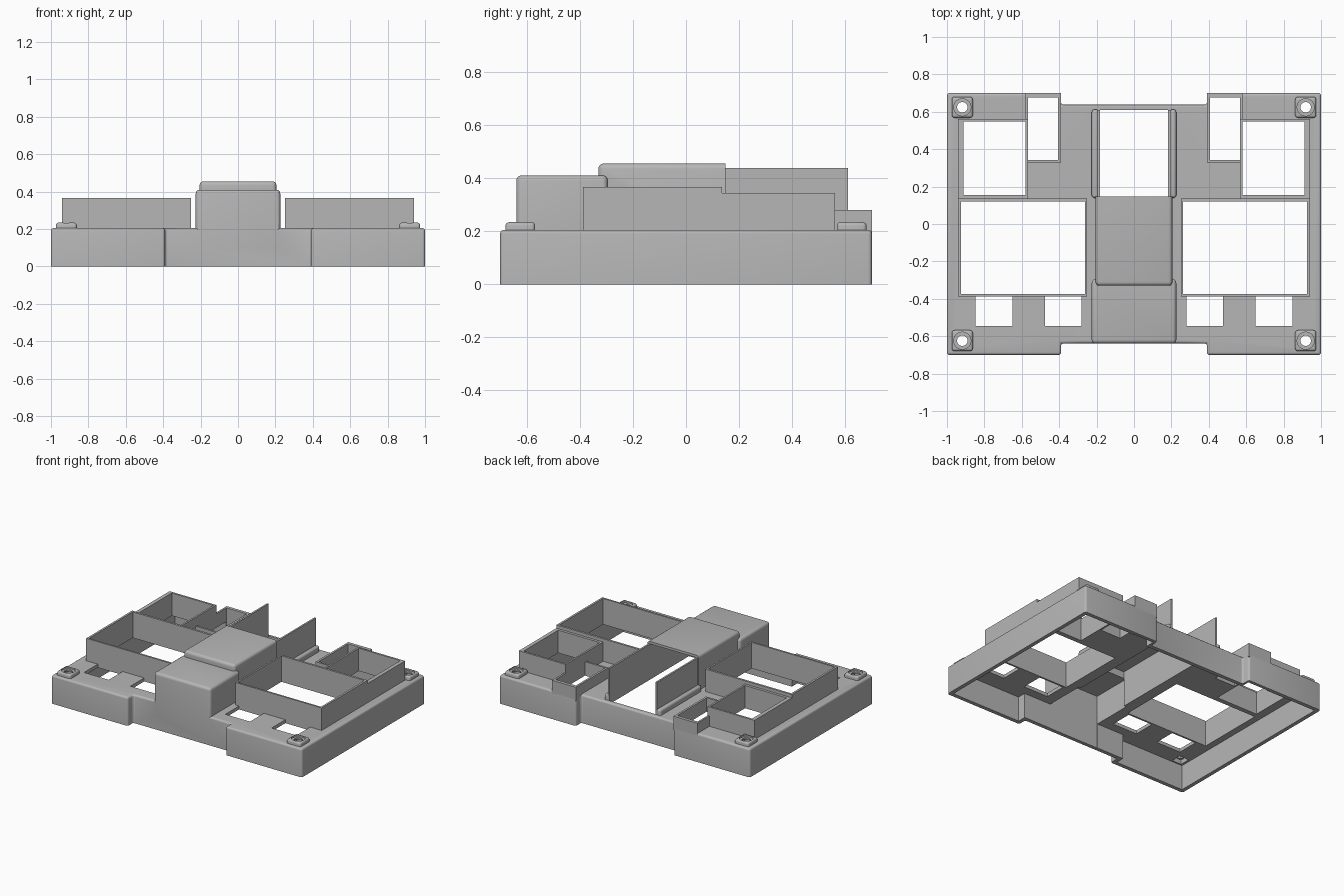
import bpy, bmesh, math

old = bpy.data.objects.get("Cube")
if old:
    bpy.data.objects.remove(old)

grey = bpy.data.materials.new("plain grey")
grey.use_nodes = True
colour = (0.47, 0.47, 0.47, 1)
grey.diffuse_color = colour
grey.node_tree.nodes["Principled BSDF"].inputs["Base Color"].default_value = colour


def prism(name, outline, z0, z1, bevel=0.0):
    """Extrude an outline upwards; round every edge except the bottom ones."""
    bm = bmesh.new()
    face = bm.faces.new([bm.verts.new((x, y, z0)) for x, y in outline])
    top = bmesh.ops.extrude_face_region(bm, geom=[face])["geom"]
    for v in top:
        if isinstance(v, bmesh.types.BMVert):
            v.co.z = z1
    bmesh.ops.recalc_face_normals(bm, faces=bm.faces)
    if bevel:
        edges = [e for e in bm.edges if max(v.co.z for v in e.verts) > z0 + 1e-4]
        bmesh.ops.bevel(bm, geom=edges, offset=bevel, segments=4,
                        profile=0.5, affect='EDGES', clamp_overlap=True)
    mesh = bpy.data.meshes.new(name)
    bm.to_mesh(mesh)
    bm.free()
    mesh.materials.append(grey)
    obj = bpy.data.objects.new(name, mesh)
    bpy.context.collection.objects.link(obj)
    return obj


def box(name, x0, x1, y0, y1, z0, z1, bevel=0.0):
    return prism(name, [(x0, y0), (x1, y0), (x1, y1), (x0, y1)], z0, z1, bevel)


def disc(name, x, y, r, z0, z1):
    ring = [(x + r * math.cos(i * math.tau / 24), y + r * math.sin(i * math.tau / 24))
            for i in range(24)]
    return prism(name, ring, z0, z1)


def combine(target, tool, operation='DIFFERENCE'):
    """Apply a boolean and drop the tool."""
    mod = target.modifiers.new("combine", 'BOOLEAN')
    mod.operation, mod.solver, mod.object = operation, 'EXACT', tool
    bpy.ops.object.select_all(action='DESELECT')
    bpy.context.view_layer.objects.active = target
    target.select_set(True)
    bpy.ops.object.modifier_apply(modifier=mod.name)
    bpy.data.objects.remove(tool)


def plan(inset):
    """Footprint with a shallow notch at the front and the back."""
    a, b, n, m = 1 - inset, 0.7 - inset, 0.39 + inset, 0.638 - inset
    half = [(n, -m), (n, -b), (a, -b), (a, b), (n, b), (n, m)]
    return half + [(-x, y) for x, y in reversed(half)]


# Housing with the stepped centre cover
housing = prism("housing", plan(0), 0, 0.205, 0.014)
combine(housing, box("cover", -0.226, 0.226, -0.639, -0.295, 0.1, 0.41, 0.02), 'UNION')
upper = box("upper_cover", -0.205, 0.205, -0.33, 0.2, 0.1, 0.455, 0.02)
combine(upper, box("end_trim", -1, 1, 0.148, 1, -1, 1))
combine(housing, upper, 'UNION')

# Hollow underside and centre bay, open at the back
combine(housing, prism("cavity", plan(0.028), -0.1, 0.18))
combine(housing, box("cover_cavity", -0.2, 0.2, -0.612, -0.318, -0.1, 0.388))
combine(housing, box("bay_cavity", -0.183, 0.183, -0.32, 0.61, -0.1, 0.437))

# Frames given as outer x, outer y, inner x, inner y, top height
frames = {
    "large_frame": ((0.25, 0.94), (-0.388, 0.136), (0.262, 0.925), (-0.375, 0.121), 0.367),
    "rear_frame": ((0.567, 0.94), (0.125, 0.562), (0.58, 0.912), (0.155, 0.548), 0.344),
    "small_frame": ((0.39, 0.58), (0.328, 0.7), (0.405, 0.567), (0.342, 0.677), 0.28),
}


def side(pair, s):
    return sorted(s * v for v in pair)


for s, label in ((-1, "right"), (1, "left")):
    # Upright frames around the large openings
    for name, (ox, oy, ix, iy, top) in frames.items():
        frame = box(f"{label}_{name}", *side(ox, s), *oy, 0.18, top)
        for part in (frame, housing):
            combine(part, box("opening", *side(ix, s), *iy, -0.5, 1))

    # Vents in front of each large frame
    for vent in ((0.28, 0.477), (0.65, 0.848)):
        combine(housing, box("vent", *side(vent, s), -0.545, -0.386, -0.1, 0.3))

    # Thin guide walls and low rounded rails beside the bay
    box(f"{label}_guide_wall", *side((0.183, 0.196), s), 0.147, 0.61, 0.18, 0.437)
    box(f"{label}_rail", *side((0.19, 0.226), s), 0.14, 0.612, 0.18, 0.245, 0.014)

    # Corner screw pads with a stepped hole and a pocket below
    for y, end in ((-0.624, "front"), (0.624, "back")):
        x = s * 0.918
        pad = box(f"{label}_{end}_screw_pad", x - 0.056, x + 0.056,
                  y - 0.056, y + 0.056, 0.182, 0.234, 0.014)
        combine(pad, disc("countersink", x, y, 0.046, 0.222, 0.4))
        for part in (pad, housing):
            combine(part, disc("screw_hole", x, y, 0.028, -0.1, 0.4))
            combine(part, box("pocket", x - 0.038, x + 0.038, y - 0.038, y + 0.038, 0.1, 0.212))

# Smooth the rounded edges, keep the corners crisp
bpy.ops.object.select_all(action='DESELECT')
for obj in bpy.context.collection.objects:
    if obj.type == 'MESH' and grey.name in obj.data.materials:
        obj.select_set(True)
        bpy.context.view_layer.objects.active = obj
bpy.ops.object.shade_smooth_by_angle(angle=math.radians(30))
